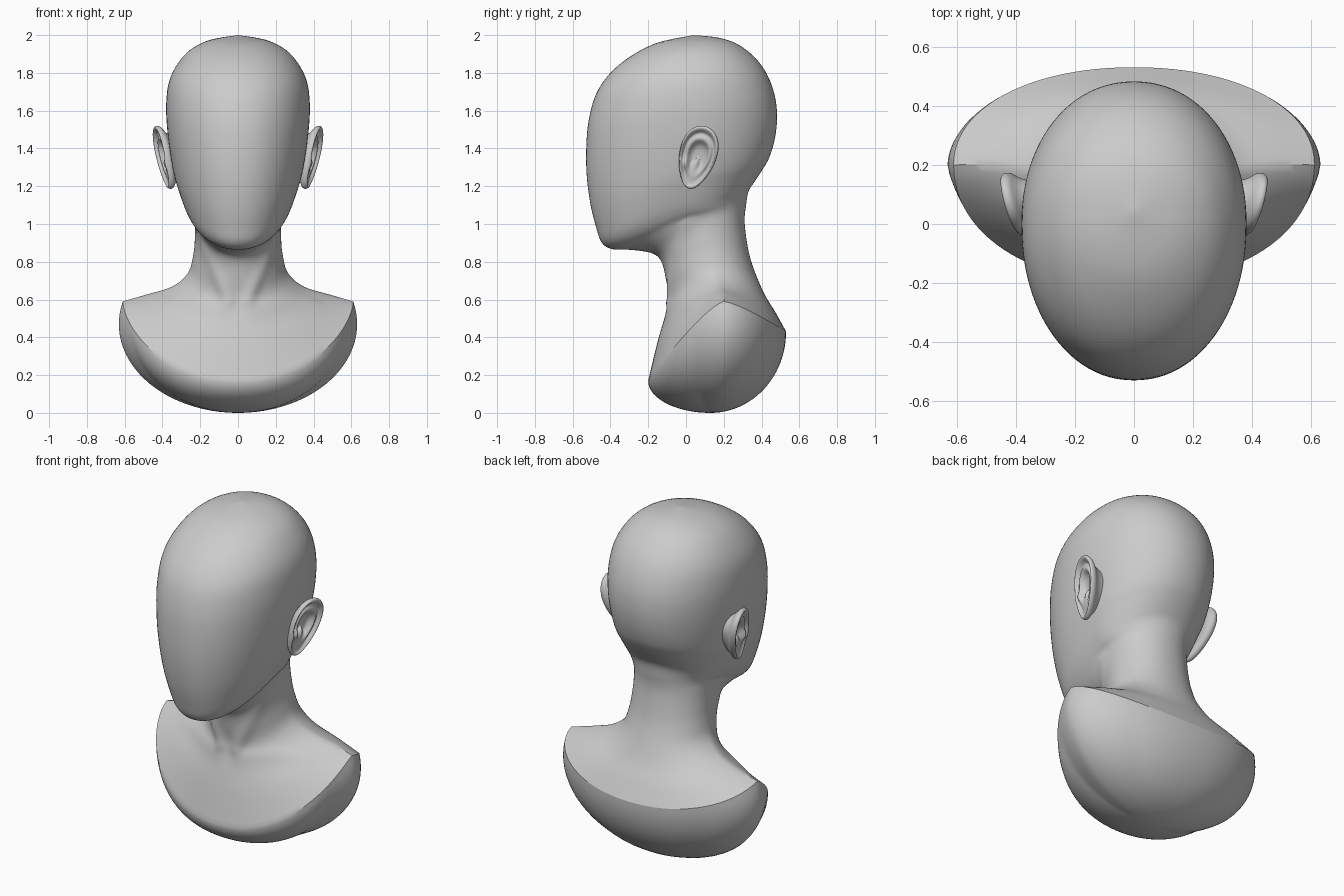
import bpy, bmesh, math
from mathutils import Vector

if "Cube" in bpy.data.objects:
    bpy.data.objects.remove(bpy.data.objects["Cube"])

SEG = 96   # points around each ring
SUB = 5    # interpolated rings between two key rings

# Key rings, bottom to top: front (y, z), side (x, y, z), back (y, z)
RINGS = [
    (-.20, .17, .61, .20, .59, .53, .43),      # bust rim
    (-.155, .36, .49, .20, .625, .475, .53),
    (-.115, .50, .35, .18, .668, .42, .62),
    (-.09, .60, .265, .15, .74, .375, .72),    # neck
    (-.105, .70, .236, .13, .84, .34, .82),
    (-.13, .80, .228, .11, .93, .32, .92),
    (-.18, .845, .228, .09, 1.0, .31, 1.02),
    (-.29, .863, .238, .05, 1.04, .318, 1.10),  # under the jaw
    (-.39, .867, .262, .03, 1.07, .33, 1.17),
    (-.445, .90, .285, .01, 1.11, .36, 1.22),   # chin
    (-.475, .98, .312, 0, 1.18, .40, 1.28),
    (-.505, 1.10, .34, 0, 1.27, .44, 1.35),
    (-.525, 1.25, .363, 0, 1.40, .47, 1.45),
    (-.528, 1.40, .377, 0, 1.53, .482, 1.56),
    (-.515, 1.55, .380, 0, 1.64, .472, 1.67),
    (-.475, 1.69, .366, 0, 1.75, .435, 1.78),
    (-.40, 1.80, .325, .01, 1.84, .375, 1.87),
    (-.29, 1.89, .255, .02, 1.92, .285, 1.945),
    (-.15, 1.96, .15, .03, 1.973, .18, 1.985),
]


def key_ring(yf, zf, xs, ys, zs, yb, zb):
    """Ring of quarter ovals through the front, side and back points."""
    pts = []
    for i in range(SEG):
        a = 2 * math.pi * i / SEG
        c, s = math.cos(a), math.sin(a)
        w = abs(c) ** .95
        y, z = (yf, zf) if c > 0 else (yb, zb)
        pts.append(Vector((math.copysign(abs(s) ** .95, s) * xs,
                           ys + (y - ys) * w, zs + (z - zs) * w ** 1.3)))
    return pts


def spline(p0, p1, p2, p3, t):
    return .5 * (2 * p1 + (p2 - p0) * t + (2 * p0 - 5 * p1 + 4 * p2 - p3) * t * t
                 + (3 * p1 - p0 - 3 * p2 + p3) * t ** 3)


def seg_dist(p, a, b):
    t = max(0, min(1, (p - a).dot(b - a) / (b - a).length_squared))
    return (p - a - (b - a) * t).length


def loft(name, rings, first=None, last=None):
    """Skin a stack of rings, closing the ends with pole points."""
    bm = bmesh.new()
    rows = [[bm.verts.new(p) for p in r] for r in rings]
    n = len(rows[0])
    for lo, hi in zip(rows, rows[1:]):
        for i in range(n):
            j = (i + 1) % n
            bm.faces.new((lo[i], lo[j], hi[j], hi[i]))
    for pole, row in ((first, rows[0]), (last, rows[-1])):
        if pole is not None:
            v = bm.verts.new(pole)
            for i in range(n):
                bm.faces.new((row[i], row[(i + 1) % n], v))
    bmesh.ops.recalc_face_normals(bm, faces=bm.faces)
    me = bpy.data.meshes.new(name)
    bm.to_mesh(me)
    bm.free()
    ob = bpy.data.objects.new(name, me)
    bpy.context.collection.objects.link(ob)
    bpy.ops.object.select_all(action='DESELECT')
    ob.select_set(True)
    bpy.context.view_layer.objects.active = ob
    return ob


# Shoulders, neck and head: smooth curves through the key rings
keys = [key_ring(*r) for r in RINGS]
crown = Vector((0, .04, 2.0))
ext = [keys[0]] + keys + [[crown] * SEG] * 2
upper = []
for k in range(len(keys)):
    for s in range(SUB):
        upper.append([spline(ext[k][i], ext[k + 1][i], ext[k + 2][i], ext[k + 3][i], s / SUB)
                      for i in range(SEG)])

# Neck tendons and collar bones raised softly from the surface
for ring in upper[1:SUB * 7]:
    for p in ring:
        q = Vector((abs(p.x), p.y, p.z))
        d = seg_dist(q, Vector((.19, .0, 1.0)), Vector((.05, -.09, .59)))
        out = Vector((p.x, p.y - .12, 0)).normalized()
        p += out * .016 * math.exp(-(d / .035) ** 2)
        d = seg_dist(q, Vector((.08, -.085, .55)), Vector((.40, .06, .60)))
        p += Vector((0, -.5, .8)) * .010 * math.exp(-(d / .04) ** 2)

# Rounded bowl below the rim
base = Vector((0, .13, 0))
bowl = []
for k in range(1, 24):
    ring = []
    for p in keys[0]:
        h = min(p.z, .47)
        top = math.acos(max(-1, 1 - p.z / h))
        phi = top * k / 24
        q = base + (p - base) * (math.sin(phi) / math.sin(top))
        q.z = h * (1 - math.cos(phi))
        ring.append(q)
    bowl.append(ring)

loft("mannequin_bust", bowl + upper, base, crown)
bpy.ops.object.shade_smooth_by_angle(angle=math.radians(30))

# Ear: radial profile (radius, height) from the hollow over the rim to the back
PROFILE = [(.15, -.028), (.32, -.028), (.44, -.018), (.53, .001), (.61, .006), (.69, -.002),
           (.76, -.008), (.82, .002), (.88, .014), (.94, .017), (.99, .010), (1.0, -.002),
           (.97, -.014), (.90, -.022), (.78, -.035), (.66, -.06), (.6, -.10)]


def ear_point(r, h, a):
    c, s = math.cos(a), math.sin(a)
    u = .098 * r * c * (1 + .22 * s)
    v = .172 * r * s
    tilt = .26
    y = .06 + u * math.cos(tilt) + v * math.sin(tilt)
    z = 1.352 - u * math.sin(tilt) + v * math.cos(tilt)
    if r < .9 and h > -.03:
        lobe = max(0, -s - .45) * 1.6          # fill the hollow at the lobe
        h += (.004 - h) * min(1, lobe)
        h += .018 * math.exp(-((y + .005) ** 2 + (z - 1.32) ** 2) / .0009)   # tragus
    x = .383 + .25 * (y - .02) + .17 * (z - 1.35) + h
    return Vector((x, y - .2 * h, z))


ear_rings = [[ear_point(r, h, 2 * math.pi * i / 64) for i in range(64)] for r, h in PROFILE]
ear = loft("ears", ear_rings, ear_point(0, -.028, 0))
bpy.ops.object.shade_smooth()
mir = ear.modifiers.new("mirror", 'MIRROR')
mir.use_mirror_merge = False
sub = ear.modifiers.new("smooth", 'SUBSURF')
sub.levels = sub.render_levels = 1
